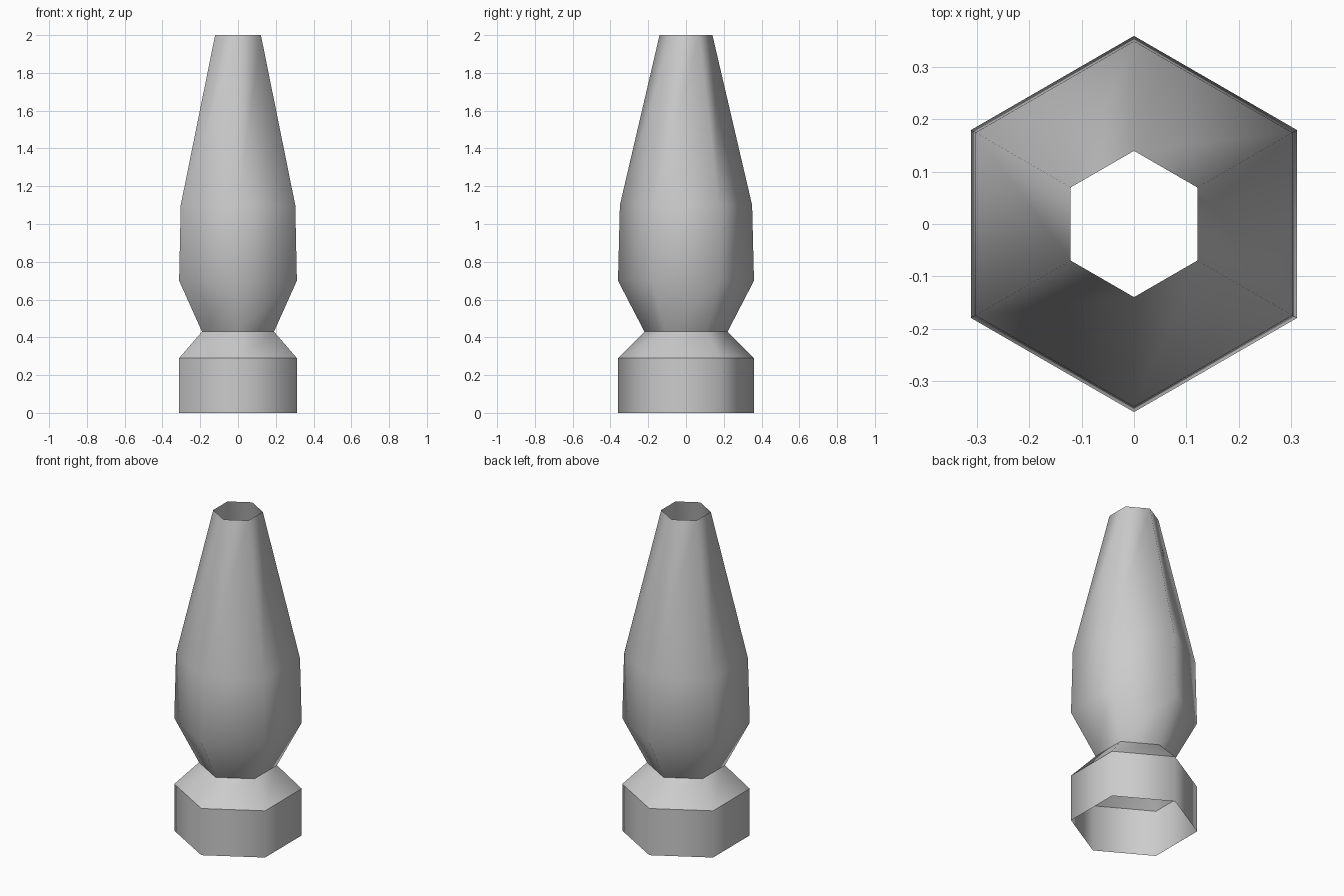
import bpy
import bmesh
from math import sin, cos, pi

SIDES = 6

cube = bpy.data.objects.get("Cube")
if cube:
    bpy.data.objects.remove(cube, do_unlink=True)

# Single plain grey finish
grey = bpy.data.materials.new("plain_grey")
grey.use_nodes = True
colour = (0.6, 0.6, 0.6, 1)
grey.diffuse_color = colour
grey.node_tree.nodes["Principled BSDF"].inputs["Base Color"].default_value = colour


def hex_shell(name, profile):
    """Open six-sided shell through (radius, height) rings, corners on the y axis."""
    bm = bmesh.new()
    rings = []
    for radius, z in profile:
        angles = [pi / 2 + 2 * pi * i / SIDES for i in range(SIDES)]
        rings.append([bm.verts.new((radius * cos(a), radius * sin(a), z)) for a in angles])
    for low, high in zip(rings, rings[1:]):
        for i in range(SIDES):
            j = (i + 1) % SIDES
            face = bm.faces.new((low[i], low[j], high[j], high[i]))
            face.smooth = True
    mesh = bpy.data.meshes.new(name)
    bm.to_mesh(mesh)
    bm.free()
    mesh.materials.append(grey)
    obj = bpy.data.objects.new(name, mesh)
    bpy.context.collection.objects.link(obj)
    return obj


# Straight collar, sloped shoulder and tapering nozzle, with crisp seams between
hex_shell("base_collar", [(0.36, 0), (0.36, 0.29)])
hex_shell("shoulder", [(0.36, 0.29), (0.22, 0.43)])
hex_shell("tapered_nozzle", [(0.22, 0.43), (0.36, 0.70), (0.35, 1.10), (0.14, 2.0)])
